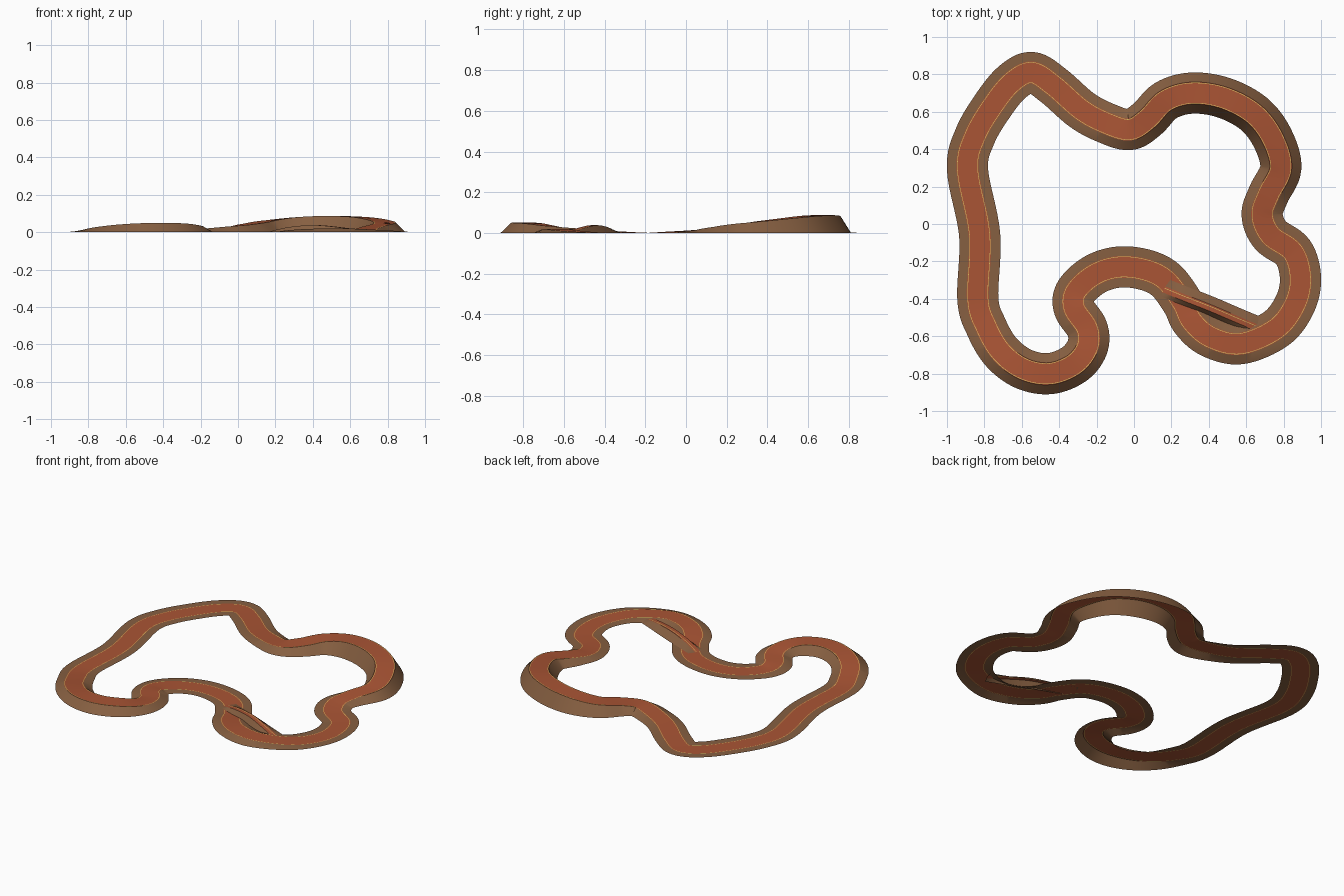
import bpy
import math
from mathutils import Vector

cube = bpy.data.objects.get("Cube")
if cube:
    bpy.data.objects.remove(cube, do_unlink=True)


def make_material(name, color):
    mat = bpy.data.materials.new(name)
    mat.use_nodes = True
    mat.diffuse_color = (*color, 1)
    mat.node_tree.nodes["Principled BSDF"].inputs["Base Color"].default_value = (*color, 1)
    return mat


MATERIALS = [
    make_material("red clay", (0.40, 0.09, 0.035)),
    make_material("brown earth", (0.24, 0.115, 0.053)),
    make_material("yellow paint", (0.72, 0.50, 0.12)),
]
ROAD, EARTH, PAINT = range(len(MATERIALS))


def spline_point(a, b, c, d, t):
    """Catmull-Rom interpolation between b and c."""
    return 0.5 * (2 * b + (c - a) * t + (2 * a - 5 * b + 4 * c - d) * t ** 2
                  + (3 * b - a - 3 * c + d) * t ** 3)


def smooth_path(points, closed, steps):
    pts = [Vector(p) / 100 for p in points]
    n = len(pts)

    def get(i):
        return pts[i % n] if closed else pts[max(0, min(n - 1, i))]

    path = []
    for i in range(n if closed else n - 1):
        for s in range(steps):
            path.append(spline_point(get(i - 1), get(i), get(i + 1), get(i + 2), s / steps))
    if not closed:
        path.append(pts[-1])
    return path


def sweep(name, path, offsets, bands, closed):
    """Sweep a flat road section along a path; its outer edges drop to the ground."""
    n, m = len(path), len(offsets)
    verts, faces, mats = [], [], []
    for i, p in enumerate(path):
        before = path[i - 1] if closed or i else p
        after = path[(i + 1) % n] if closed or i < n - 1 else p
        tangent = (after - before).to_2d().normalized()
        side = Vector((-tangent.y, tangent.x, 0))
        for j, off in enumerate(offsets):
            v = p + side * off
            v.z = 0 if j in (0, m - 1) else max(p.z, 0)
            verts.append(v)
    for i in range(n if closed else n - 1):
        k = (i + 1) % n
        for j in range(m - 1):
            faces.append((i * m + j, k * m + j, k * m + j + 1, i * m + j + 1))
            mats.append(bands[j])
    mesh = bpy.data.meshes.new(name)
    mesh.from_pydata(verts, [], faces)
    for mat in MATERIALS:
        mesh.materials.append(mat)
    mesh.polygons.foreach_set("material_index", mats)
    mesh.update()
    obj = bpy.data.objects.new(name, mesh)
    bpy.context.collection.objects.link(obj)
    bpy.ops.object.select_all(action="DESELECT")
    obj.select_set(True)
    bpy.context.view_layer.objects.active = obj
    bpy.ops.object.shade_smooth_by_angle(angle=math.radians(20))
    return obj


# Circuit centre line with height, in hundredths
CIRCUIT = [
    (-82.5, -6, 0), (-89, 29, 0), (-85, 47, 0), (-75, 64, 0), (-65, 76, 0),
    (-54.5, 81, 0), (-43, 74, 0.3), (-28, 61, 1), (-15, 54, 2), (-2.5, 50.5, 3.3),
    (7, 56, 4.6), (17, 66, 6.3), (31, 70, 8), (48, 67.5, 8.7), (64, 59, 8.2),
    (74, 46, 6.8), (78.5, 30, 5), (72, 16, 3), (68.5, 5, 1.5), (73, -6, 0.6),
    (85, -15, 0), (89, -29, 0), (86, -43, 0.2), (76, -56, 1), (57, -64, 2),
    (41, -60.5, 1.8), (31, -52, 1), (26, -42, 0.2), (17, -30, 0), (6, -24.5, 0),
    (-8, -23, 0), (-21, -27, 0.2), (-31, -36, 0.8), (-32, -45, 1.6), (-25, -56, 2.3),
    (-25, -66, 3.4), (-32, -75, 4.7), (-45, -80, 5), (-59, -77.5, 4.3),
    (-71, -68.5, 2.8), (-79, -55, 1), (-83.5, -40, 0),
]

# Main circuit: earth banks, painted edge lines and clay road
half_road, line_out, line_in, bank = 0.059, 0.0555, 0.0525, 0.11
right_half = [bank, half_road, line_out, line_in]
offsets = [-d for d in right_half] + right_half[::-1]
edge_bands = [EARTH, ROAD, PAINT]
sweep("circuit", smooth_path(CIRCUIT, True, 8), offsets,
      edge_bands + [ROAD] + edge_bands[::-1], True)

# Narrow raised shortcut across the inside of the front right bend
SHORTCUT = [(16, -35, 0), (27, -39.5, 2.6), (41, -45, 3.8), (55, -51, 2.6), (67, -56, 0.8)]
sweep("shortcut", smooth_path(SHORTCUT, False, 6),
      [-0.042, -0.017, 0.006, 0.009, 0.018, 0.062],
      [EARTH, ROAD, PAINT, ROAD, EARTH], False)
